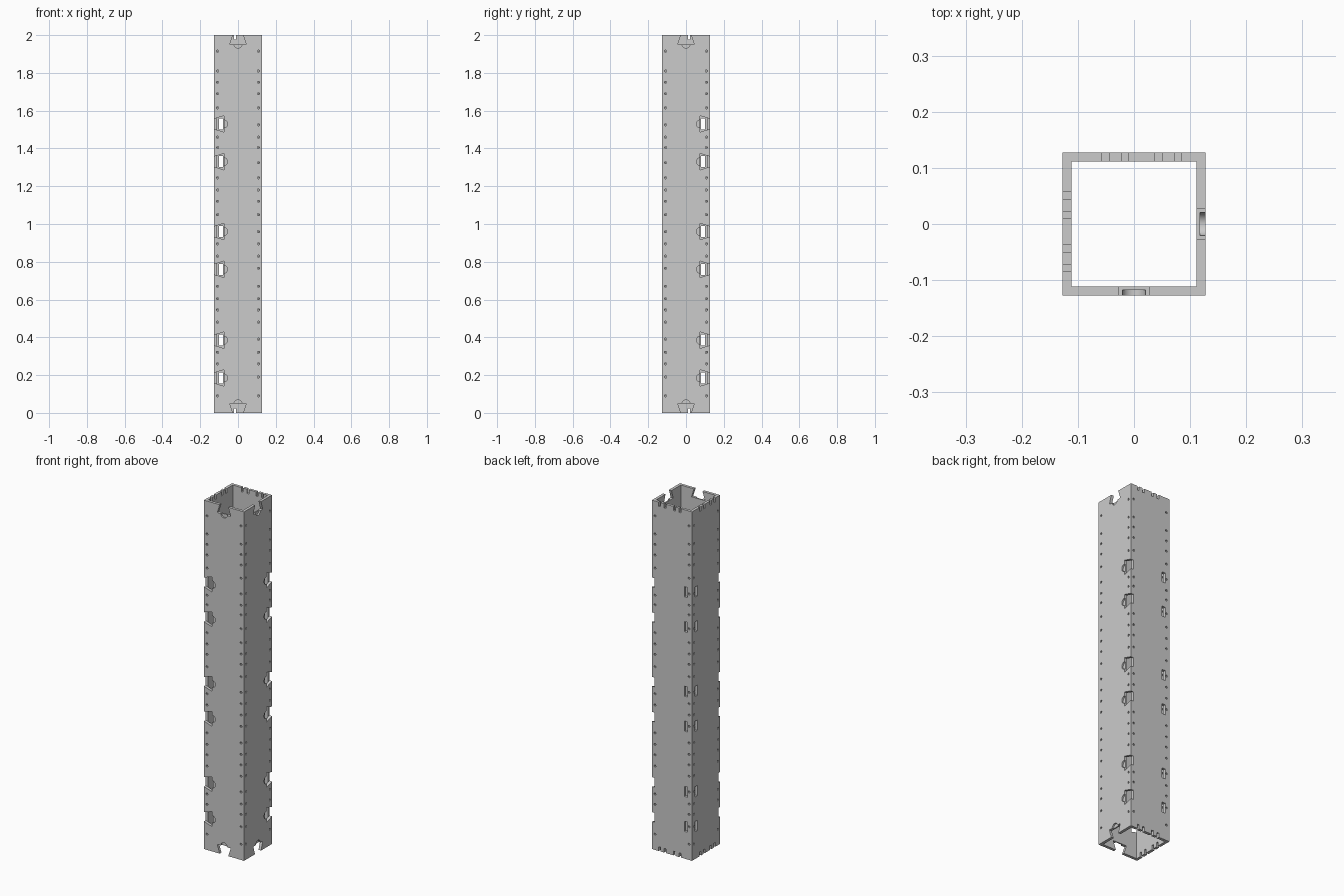
import bpy, bmesh, math
from mathutils import Vector

if "Cube" in bpy.data.objects:
    bpy.data.objects.remove(bpy.data.objects["Cube"])

H, R, T = 2.0, 0.127, 0.016          # height, half width, wall thickness
JOINTS = [0.185, 0.385, 0.76, 0.96, 1.33, 1.53]
HOLES = [0.09, 0.19, 0.26, 0.32, 0.39, 0.48, 0.545, 0.605, 0.67, 0.765, 0.83, 0.895, 0.96,
         1.05, 1.12, 1.18, 1.245, 1.325, 1.405, 1.46, 1.525, 1.615, 1.69, 1.75, 1.81, 1.915]


def prism(bm, pts, y0, y1, swap):
    """Extrude an x-z outline along y; swap reflects front/back onto right/left."""
    def place(x, y, z):
        return Vector((-y, -x, z)) if swap else Vector((x, y, z))
    a = [bm.verts.new(place(x, y0, z)) for x, z in pts]
    b = [bm.verts.new(place(x, y1, z)) for x, z in pts]
    n = len(pts)
    bm.faces.new(a)
    bm.faces.new(b[::-1])
    for i in range(n):
        bm.faces.new((a[i], b[i], b[(i + 1) % n], a[(i + 1) % n]))


def circle(cx, cz, r, n):
    return [(cx + r * math.cos(2 * math.pi * i / n), cz + r * math.sin(2 * math.pi * i / n))
            for i in range(n)]


def rect(x0, x1, z0, z1):
    return [(x0, z0), (x1, z0), (x1, z1), (x0, z1)]


def finish(bm, name):
    bmesh.ops.recalc_face_normals(bm, faces=bm.faces)
    me = bpy.data.meshes.new(name)
    bm.to_mesh(me)
    bm.free()
    ob = bpy.data.objects.new(name, me)
    bpy.context.collection.objects.link(ob)
    return ob


def cut(ob, bm):
    cutter = finish(bm, "cutter")
    cutter.hide_render = True
    m = ob.modifiers.new("cut", 'BOOLEAN')
    m.operation, m.solver, m.object = 'DIFFERENCE', 'EXACT', cutter
    bpy.context.view_layer.objects.active = ob
    bpy.ops.object.modifier_apply(modifier=m.name)
    bpy.data.objects.remove(cutter)


# Square hollow column
bm = bmesh.new()
rings = []
for r in (R, R - T):
    for z in (0, H):
        rings.append([bm.verts.new((sx * r, sy * r, z))
                      for sx, sy in ((-1, -1), (1, -1), (1, 1), (-1, 1))])
for p, q in ((0, 1), (1, 3), (3, 2), (2, 0)):
    for i in range(4):
        j = (i + 1) % 4
        bm.faces.new((rings[p][i], rings[p][j], rings[q][j], rings[q][i]))
column = finish(bm, "column")

IN, OUT = R - T, R + 0.01
MOUTH, WIDE, DEPTH = 0.027, 0.043, 0.049   # dovetail half widths and depth
flare = (WIDE - MOUTH) / DEPTH * 0.01      # dovetail sides carried past the edge

# Dovetail sockets, key slots and rim notches
bm = bmesh.new()
for swap in (False, True):
    m = MOUTH - flare
    for z in JOINTS:
        e = -R
        prism(bm, [(e - 0.01, z - m), (e + DEPTH + 0.003, z - WIDE),
                   (e + DEPTH + 0.003, z + WIDE), (e - 0.01, z + m)], -OUT, -IN, swap)
        prism(bm, rect(-0.10, -0.079, z - 0.029, z + 0.029), IN - 0.01, OUT, swap)
    for edge, s in ((0, 1), (H, -1)):
        prism(bm, [(-m, edge - s * 0.01), (-WIDE, edge + s * DEPTH),
                   (WIDE, edge + s * DEPTH), (m, edge - s * 0.01)], -OUT, -IN + 0.002, swap)
        for x in (-0.057, -0.022, 0.037, 0.072):
            prism(bm, rect(x, x + 0.0125, edge - 0.024, edge + 0.024), IN - 0.01, OUT, swap)
cut(column, bm)

# Half-depth round finger recesses beside each dovetail
bm = bmesh.new()
for swap in (False, True):
    centres = [(-R + DEPTH + 0.002, z) for z in JOINTS] + [(0, DEPTH - 0.001), (0, H - DEPTH + 0.001)]
    for cx, cz in centres:
        prism(bm, circle(cx, cz, 0.021, 24), -OUT, -R + 0.009, swap)
cut(column, bm)

# Screw holes along both edges of every wall
for swap in (False, True):
    bm = bmesh.new()
    for z in HOLES:
        by_joint = any(abs(z - j) < 0.055 for j in JOINTS)
        for x in (-0.108, 0.108):
            if not (by_joint and x < 0):
                prism(bm, circle(x, z, 0.006, 10), -OUT, -IN - 0.001, swap)
            # far walls meet the neighbouring wall's sockets at the opposite edge
            if not (by_joint and x > 0):
                prism(bm, circle(x, z, 0.006, 10), IN + 0.001, OUT, swap)
    cut(column, bm)

column.select_set(True)
bpy.context.view_layer.objects.active = column
bpy.ops.object.shade_smooth_by_angle(angle=math.radians(30))
